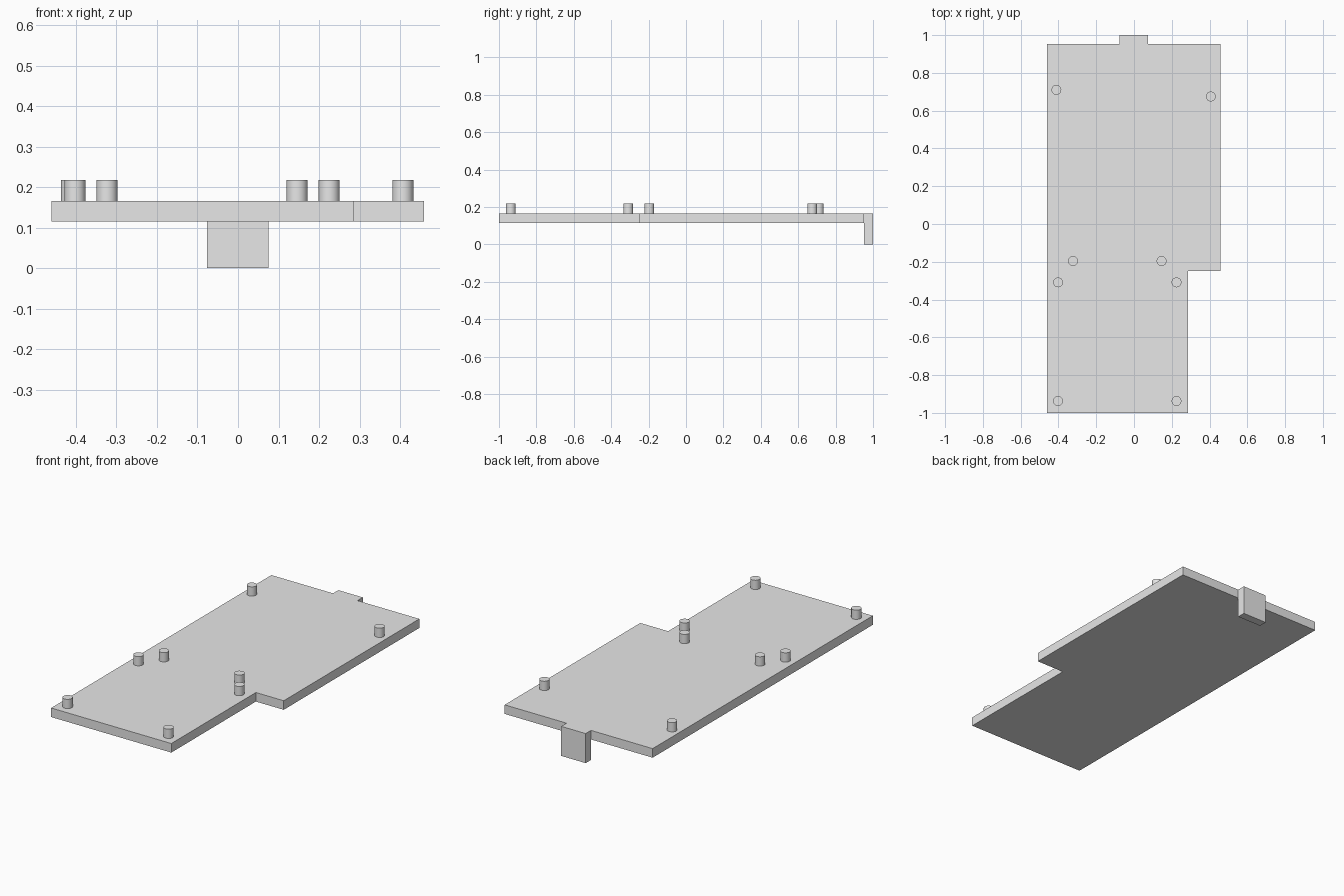
import bpy
import bmesh

cube = bpy.data.objects.get("Cube")
if cube:
    bpy.data.objects.remove(cube, do_unlink=True)

grey = bpy.data.materials.new("light grey")
grey.use_nodes = True
grey.diffuse_color = (0.8, 0.8, 0.8, 1)
grey.node_tree.nodes["Principled BSDF"].inputs["Base Color"].default_value = grey.diffuse_color

PLATE_BOTTOM, PLATE_TOP, PEG_TOP = 0.115, 0.166, 0.218
PEG_RADIUS = 0.026


def extrude_outline(name, outline, bottom, top):
    """Raise a flat outline into a solid slab."""
    bm = bmesh.new()
    face = bm.faces.new([bm.verts.new((x, y, bottom)) for x, y in outline])
    raised = bmesh.ops.extrude_face_region(bm, geom=[face], use_keep_orig=True)["geom"]
    verts = [v for v in raised if isinstance(v, bmesh.types.BMVert)]
    bmesh.ops.translate(bm, verts=verts, vec=(0, 0, top - bottom))
    bmesh.ops.recalc_face_normals(bm, faces=bm.faces)
    mesh = bpy.data.meshes.new(name)
    bm.to_mesh(mesh)
    bm.free()
    mesh.materials.append(grey)
    obj = bpy.data.objects.new(name, mesh)
    bpy.context.collection.objects.link(obj)


def add_peg(name, x, y):
    """Stand a short round peg on the plate."""
    bpy.ops.mesh.primitive_cylinder_add(
        vertices=32, radius=PEG_RADIUS, depth=PEG_TOP - PLATE_TOP,
        location=(x, y, (PEG_TOP + PLATE_TOP) / 2))
    peg = bpy.context.object
    peg.name = name
    peg.data.materials.append(grey)
    bpy.ops.object.shade_smooth_by_angle()


# Base plate with a notch at the front left corner
extrude_outline("base_plate", [
    (-0.46, -1), (0.286, -1), (0.286, -0.25), (0.459, -0.25),
    (0.459, 0.953), (-0.46, 0.953)], PLATE_BOTTOM, PLATE_TOP)

# Tab hanging down from the back edge
extrude_outline("back_tab", [
    (-0.077, 0.953), (0.075, 0.953), (0.075, 1), (-0.077, 1)], 0, PLATE_TOP)

# Pegs: two at the back, then mirrored pairs towards the front
add_peg("back_right_peg", -0.411, 0.71)
add_peg("back_left_peg", 0.407, 0.675)
for label, y, right, left in (("middle", -0.196, -0.323, 0.146),
                              ("inner_front", -0.309, -0.402, 0.225),
                              ("front", -0.937, -0.402, 0.225)):
    add_peg(label + "_right_peg", right, y)
    add_peg(label + "_left_peg", left, y)
